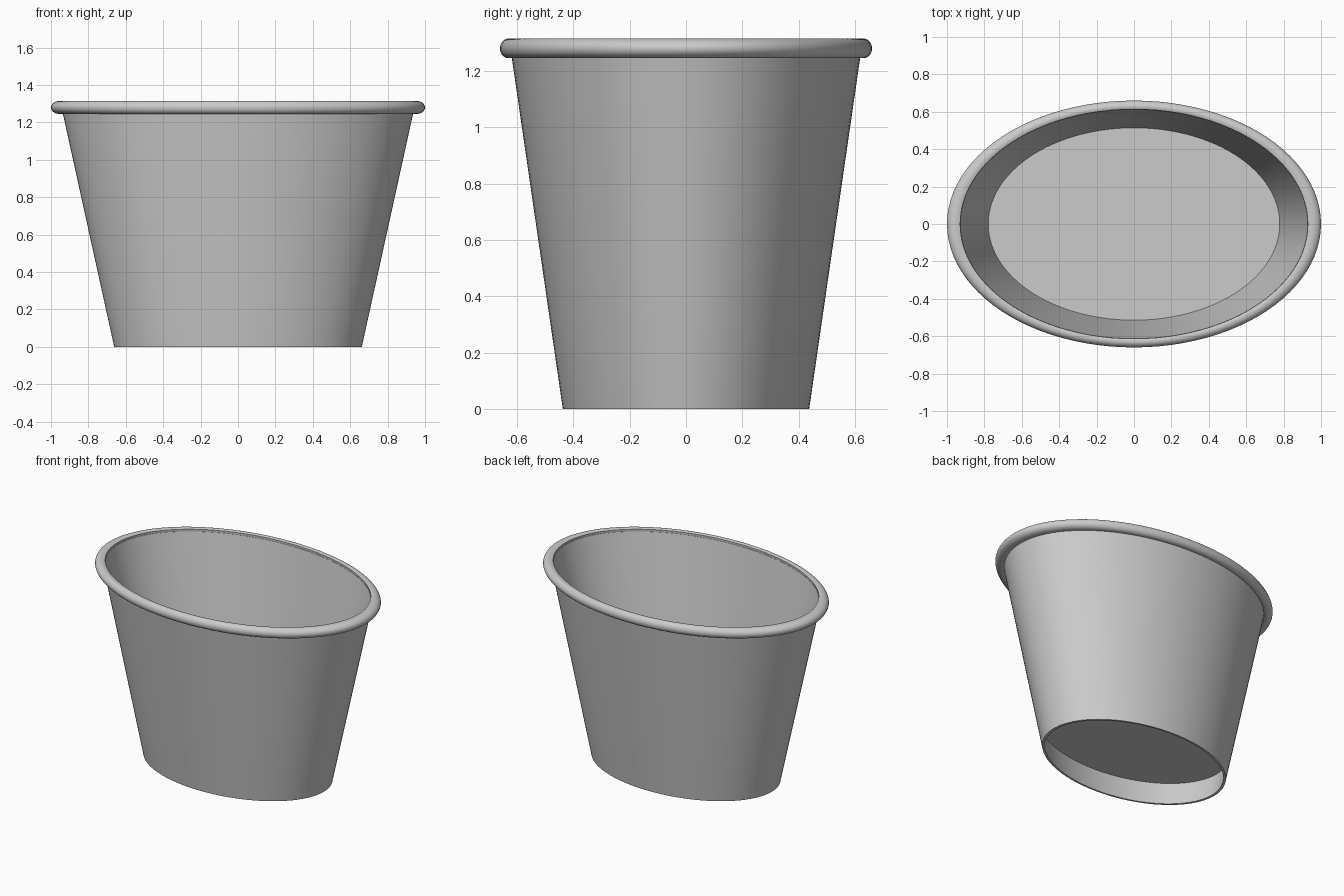
import bpy, bmesh, math
from mathutils import Matrix

if "Cube" in bpy.data.objects:
    bpy.data.objects.remove(bpy.data.objects["Cube"])

SEGMENTS = 96
DEPTH = 0.66      # oval depth relative to width
FLARE = 0.22      # outward lean of the wall per unit of height
BASE = 0.662      # half width at the foot
WALL = 0.018      # wall thickness

grey = bpy.data.materials.new("grey")
grey.use_nodes = True
colour = (0.6, 0.6, 0.6, 1)
grey.diffuse_color = colour
grey.node_tree.nodes["Principled BSDF"].inputs["Base Color"].default_value = colour


def outer(z):
    return BASE + FLARE * z


def inner(z):
    return outer(z) - WALL


def oval_lathe(name, profile, closed=True):
    """Spin a (radius, height) profile about z, then flatten it to an oval."""
    bm = bmesh.new()
    verts = [bm.verts.new((r, 0, z)) for r, z in profile]
    pairs = list(zip(verts, verts[1:]))
    if closed:
        pairs.append((verts[-1], verts[0]))
    edges = [bm.edges.new(p) for p in pairs]
    bmesh.ops.spin(bm, geom=verts + edges, cent=(0, 0, 0), axis=(0, 0, 1),
                   angle=math.tau, steps=SEGMENTS, use_duplicate=False)
    bmesh.ops.remove_doubles(bm, verts=bm.verts, dist=1e-4)
    bmesh.ops.transform(bm, matrix=Matrix.Diagonal((1, DEPTH, 1, 1)), verts=bm.verts)
    bmesh.ops.recalc_face_normals(bm, faces=bm.faces)
    mesh = bpy.data.meshes.new(name)
    bm.to_mesh(mesh)
    bm.free()
    mesh.materials.append(grey)
    obj = bpy.data.objects.new(name, mesh)
    bpy.context.collection.objects.link(obj)
    bpy.ops.object.select_all(action='DESELECT')
    obj.select_set(True)
    bpy.context.view_layer.objects.active = obj
    bpy.ops.object.shade_smooth_by_angle(angle=math.radians(35))
    return obj


# Flared wall, open at the foot and the mouth
TOP = 1.295
oval_lathe("bucket_wall", [(outer(0), 0), (outer(TOP), TOP),
                           (inner(TOP), TOP), (inner(0), 0)])

# Thick raised floor, leaving a shallow recess underneath
LOW, HIGH = 0.165, 0.615
oval_lathe("bucket_floor", [(0, LOW), (inner(LOW) + 0.004, LOW),
                            (inner(HIGH) + 0.004, HIGH), (0, HIGH)], closed=False)

# Rolled rim around the mouth
START, END, STEPS = math.radians(-110), math.radians(120), 20
angles = [START + (END - START) * i / STEPS for i in range(STEPS + 1)]
oval_lathe("rolled_rim", [(0.953 + 0.047 * math.cos(a), 1.28 + 0.035 * math.sin(a))
                          for a in angles])
